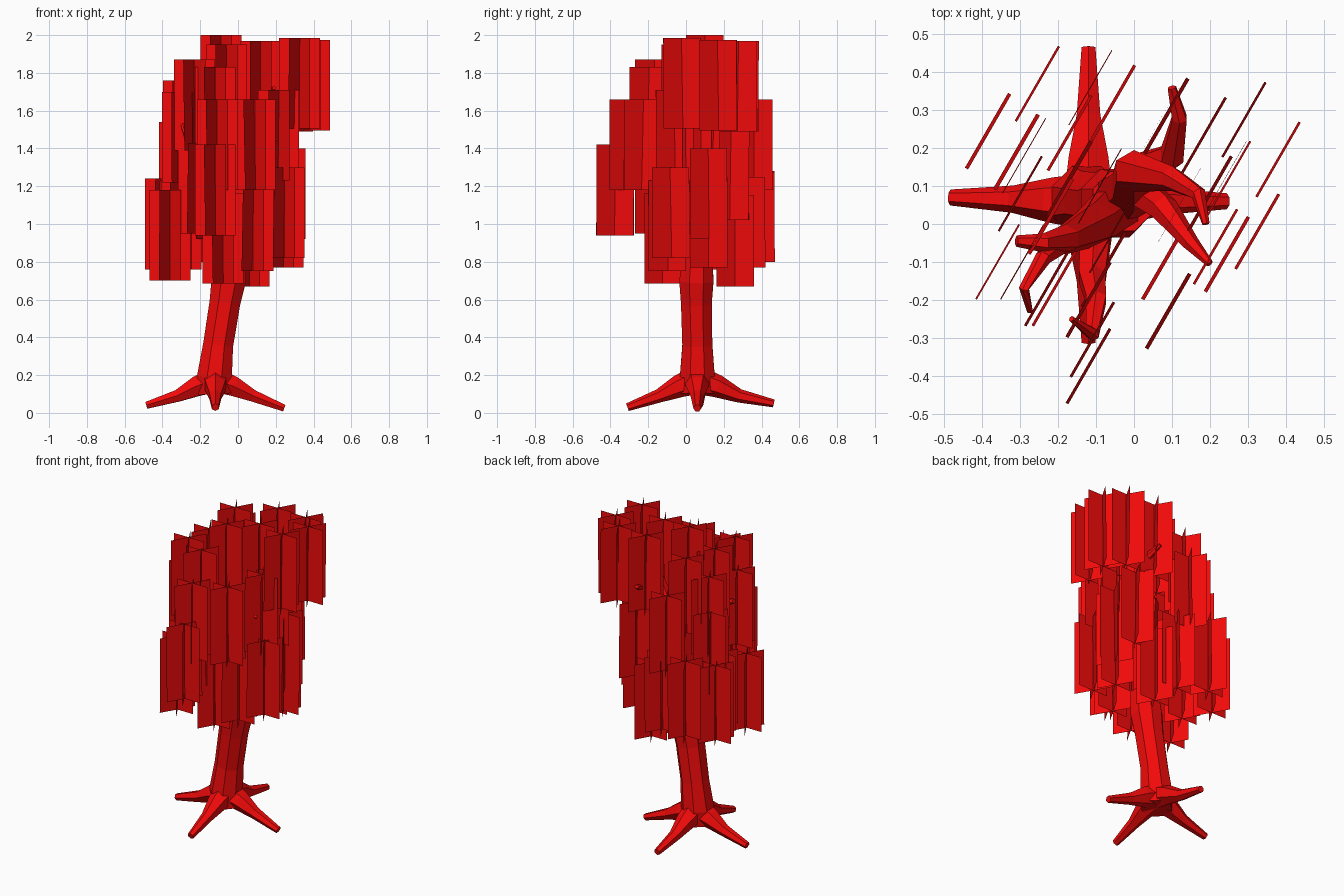
import bpy, bmesh, math, random
from mathutils import Vector

random.seed(4)
red = bpy.data.materials.new("red")
red.diffuse_color = (0.9, 0.003, 0.003, 1)


def finish(bm, name):
    me = bpy.data.meshes.new(name)
    bm.to_mesh(me)
    bm.free()
    me.materials.append(red)
    ob = bpy.data.objects.new(name, me)
    bpy.context.collection.objects.link(ob)
    return ob


def tube(name, path, sides=6):
    """Flat-shaded tapered limb through (x, y, z, radius) points."""
    bm = bmesh.new()
    pts = [Vector(p[:3]) for p in path]
    rings = []
    for i, p in enumerate(pts):
        d = pts[min(i + 1, len(pts) - 1)] - pts[max(i - 1, 0)]
        q = Vector((0, 0, 1)).rotation_difference(d.normalized())
        ring = []
        for k in range(sides):
            a = 2 * math.pi * (k + 0.5) / sides
            ring.append(bm.verts.new(p + q @ Vector((math.cos(a), math.sin(a), 0)) * path[i][3]))
        rings.append(ring)
    for a, b in zip(rings, rings[1:]):
        for k in range(sides):
            n = (k + 1) % sides
            bm.faces.new((a[k], a[n], b[n], b[k]))
    bm.faces.new(rings[0][::-1])
    bm.faces.new(rings[-1])
    return finish(bm, name)


# Trunk
tube("trunk", [(-0.12, 0.06, 0.1, 0.095), (-0.125, 0.06, 0.19, 0.1), (-0.105, 0.06, 0.36, 0.086),
               (-0.07, 0.055, 0.58, 0.088), (-0.05, 0.055, 0.7, 0.098), (-0.03, 0.06, 0.85, 0.085)], 8)

# Four spreading roots
for i, (tx, ty, tz) in enumerate([(-0.485, 0.07, 0.04), (0.245, 0.06, 0.025),
                                  (-0.12, 0.465, 0.05), (-0.12, -0.31, 0.03)]):
    c = Vector((-0.12, 0.06, 0.175))
    t = Vector((tx, ty, tz))
    m1, m2 = c.lerp(t, 0.27), c.lerp(t, 0.55)
    tube("root_%d" % (i + 1), [(*c, 0.075), (m1.x, m1.y, 0.14, 0.06),
                               (m2.x, m2.y, 0.09, 0.036), (*t, 0.021)], 6)

# Branches hidden in the crown
branches = [
    [(-0.04, 0.06, 0.75, 0.08), (0.0, 0.1, 1.1, 0.065), (0.0, 0.14, 1.4, 0.055), (0.1, 0.12, 1.6, 0.033), (0.17, 0.08, 1.7, 0.02), (0.19, 0.0, 1.72, 0.01)],
    [(0.0, 0.13, 1.3, 0.055), (0.1, 0.18, 1.5, 0.035), (0.12, 0.28, 1.62, 0.022), (0.1, 0.36, 1.66, 0.012)],
    [(0.0, 0.1, 1.1, 0.05), (0.08, 0.04, 1.3, 0.038), (0.15, -0.05, 1.42, 0.022), (0.2, -0.105, 1.45, 0.01)],
    [(-0.04, 0.05, 0.8, 0.07), (-0.1, 0.0, 1.1, 0.06), (-0.18, -0.04, 1.4, 0.04), (-0.24, -0.05, 1.5, 0.025), (-0.31, -0.045, 1.52, 0.015)],
    [(-0.18, -0.04, 1.35, 0.035), (-0.24, -0.09, 1.5, 0.022), (-0.29, -0.17, 1.52, 0.014), (-0.275, -0.23, 1.45, 0.008)],
    [(-0.1, 0.0, 1.05, 0.05), (-0.11, -0.14, 1.2, 0.04), (-0.1, -0.2, 1.32, 0.03), (-0.11, -0.29, 1.38, 0.02), (-0.165, -0.25, 1.45, 0.008)],
]
for i, b in enumerate(branches):
    tube("branch_%d" % (i + 1), b, 6)

# Hanging foliage: three crossed upright cards per cluster, given as (x, y, top)
clusters = [
    (-0.255, 0.37, 1.28), (-0.385, 0.245, 1.24), (-0.115, 0.36, 1.66), (-0.055, 0.32, 1.25),
    (-0.31, 0.19, 1.54), (-0.29, 0.18, 1.76), (0.085, 0.285, 1.97), (0.185, 0.235, 1.5),
    (0.29, 0.275, 1.97), (0.38, 0.17, 1.975), (0.24, 0.12, 1.25), (0.25, 0.12, 1.4),
    (0.325, -0.02, 1.985), (0.245, -0.08, 1.3), (0.215, -0.06, 1.71), (0.09, -0.23, 1.66),
    (-0.12, -0.375, 1.42), (-0.11, -0.305, 1.66), (-0.23, -0.17, 1.87), (-0.21, -0.17, 1.43),
    (-0.36, -0.1, 1.18), (-0.295, -0.1, 1.7), (-0.3, 0.08, 1.24), (-0.08, -0.12, 1.165),
    (-0.12, -0.2, 1.83), (0.08, -0.1, 1.23), (-0.09, 0.1, 2.0), (-0.06, -0.03, 1.95),
    (0.06, 0.26, 1.15), (-0.17, 0.24, 1.87), (0.12, 0.05, 1.97), (-0.22, 0.02, 1.86),
    (-0.17, 0.12, 1.4), (0.2, 0.08, 1.7),
]
HALF, TALL = 0.114, 0.48
for i, (x, y, top) in enumerate(clusters):
    bm = bmesh.new()
    for deg in (0, 60, 120):
        a = math.radians(deg)
        along = Vector((math.cos(a), math.sin(a), 0)) * (HALF - (0.006 if deg == 0 else 0))
        lean = Vector((-math.sin(a), math.cos(a), 0)) * (random.uniform(-0.006, 0.006) if deg == 60 else 0)
        hi, lo = Vector((x, y, top)) + lean, Vector((x, y, top - TALL)) - lean
        bm.faces.new([bm.verts.new(v) for v in (lo - along, lo + along, hi + along, hi - along)])
    finish(bm, "foliage_%02d" % (i + 1))
